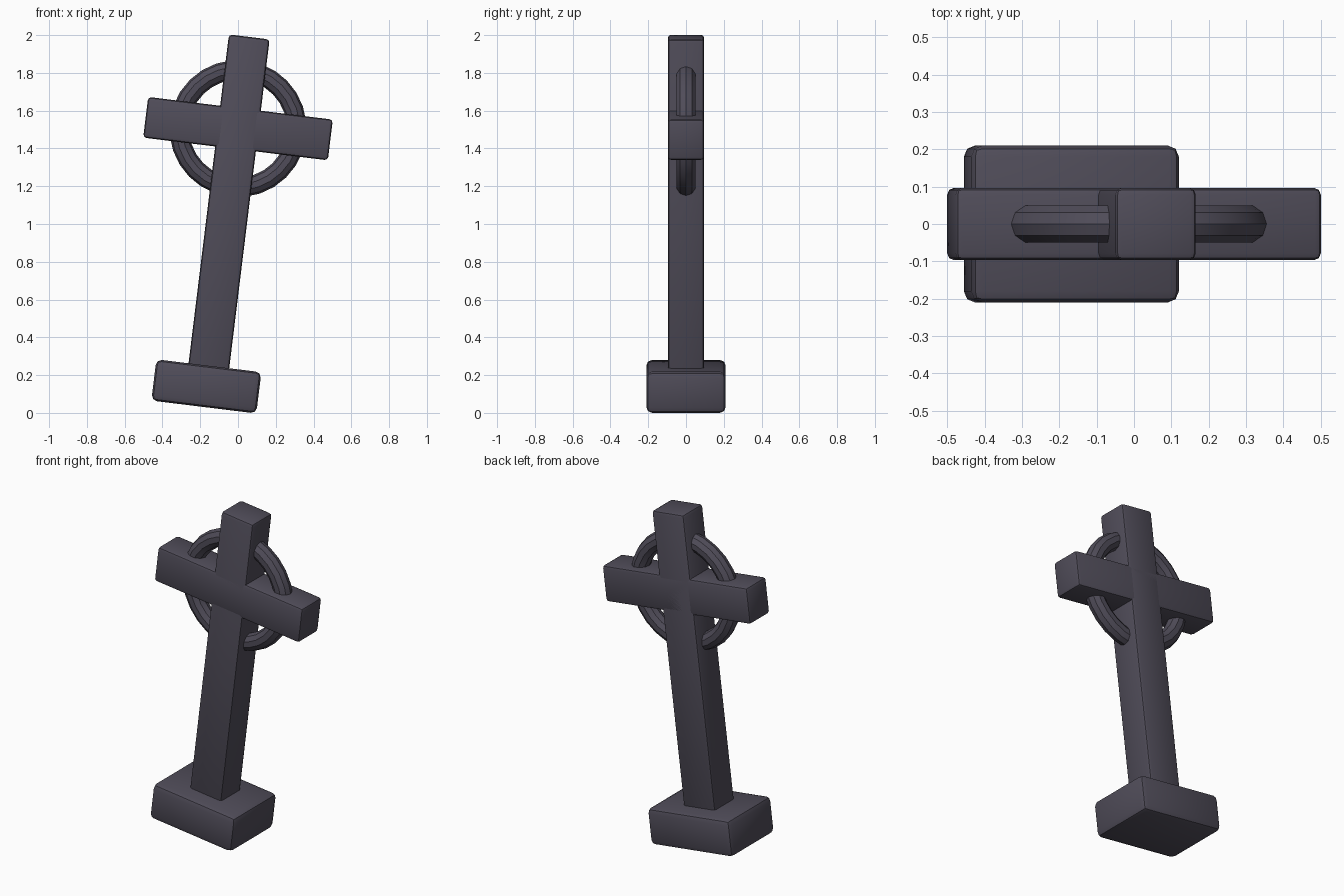
import bpy
import math
from mathutils import Matrix, Vector

if "Cube" in bpy.data.objects:
    bpy.data.objects.remove(bpy.data.objects["Cube"])

TILT = math.radians(7)
# Leaning frame: origin at the crossing of shaft and arms
FRAME = Matrix.Translation((0, 0, 1.505)) @ Matrix.Rotation(TILT, 4, 'Y')

stone = bpy.data.materials.new("dark_stone")
stone.diffuse_color = (0.08, 0.073, 0.1, 1)
stone.use_nodes = True
stone.node_tree.nodes["Principled BSDF"].inputs["Base Color"].default_value = stone.diffuse_color


def finish(obj, name):
    obj.name = name
    obj.data.materials.append(stone)
    obj.data.transform(FRAME)
    bpy.ops.object.shade_smooth_by_angle(angle=math.radians(35))


def block(name, size, z, bevel):
    """Bevelled box centred at height z along the leaning axis."""
    bpy.ops.mesh.primitive_cube_add(size=1)
    obj = bpy.context.object
    obj.data.transform(Matrix.Translation((0, 0, z)) @ Matrix.Diagonal(Vector((*size, 1))))
    mod = obj.modifiers.new("soft_edges", 'BEVEL')
    mod.width = bevel
    mod.segments = 2
    bpy.ops.object.modifier_apply(modifier=mod.name)
    finish(obj, name)


# Plinth, upright and cross arms
block("base", (0.56, 0.42, 0.22), -1.375, 0.03)
TOP, BOTTOM = 0.489, -1.32
block("shaft", (0.217, 0.193, TOP - BOTTOM), (TOP + BOTTOM) / 2, 0.018)
block("arms", (0.985, 0.193, 0.217), 0, 0.018)

# Ring around the crossing
bpy.ops.mesh.primitive_torus_add(major_radius=0.311, minor_radius=0.052,
                                 major_segments=28, minor_segments=10)
ring = bpy.context.object
ring.data.transform(Matrix.Rotation(math.pi / 2, 4, 'X'))
finish(ring, "ring")
